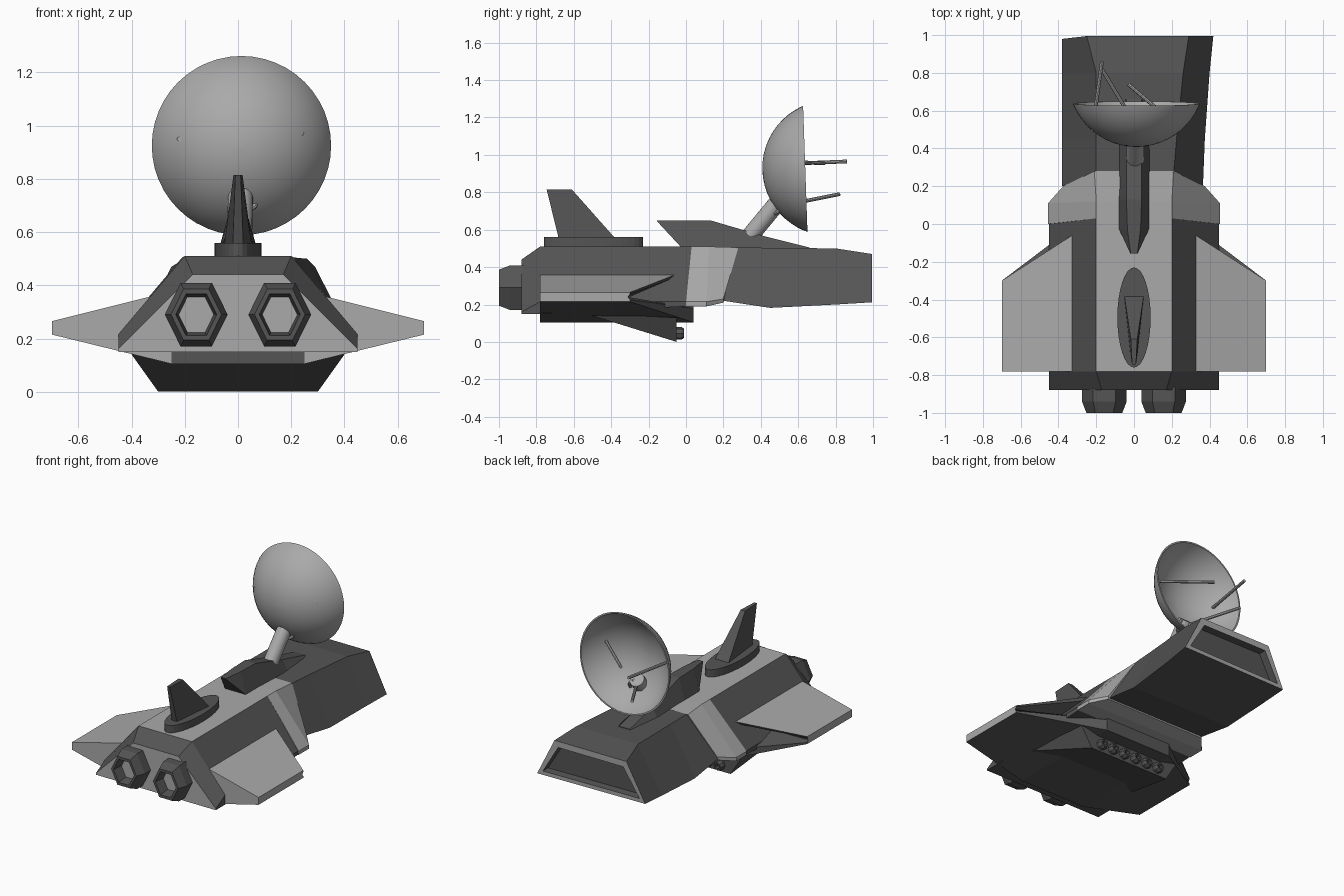
import bpy, bmesh
from math import sin, cos, pi, radians, sqrt
from mathutils import Vector, Matrix

if "Cube" in bpy.data.objects:
    bpy.data.objects.remove(bpy.data.objects["Cube"])

dark = bpy.data.materials.new("dark_grey")
dark.diffuse_color = (0.09, 0.09, 0.09, 1)
dark.use_nodes = True
dark.node_tree.nodes["Principled BSDF"].inputs["Base Color"].default_value = dark.diffuse_color
light = bpy.data.materials.new("light_grey")
light.diffuse_color = (0.4, 0.4, 0.4, 1)
light.use_nodes = True
light.node_tree.nodes["Principled BSDF"].inputs["Base Color"].default_value = light.diffuse_color


def loft(name, rings, mats=(light,), edit=None):
    """Skin a list of equal-length point rings and cap both ends."""
    bm = bmesh.new()
    vs = [[bm.verts.new(p) for p in r] for r in rings]
    n = len(rings[0])
    for a, b in zip(vs, vs[1:]):
        for i in range(n):
            j = (i + 1) % n
            bm.faces.new((a[i], a[j], b[j], b[i]))
    bm.faces.new(vs[0])
    bm.faces.new(vs[-1])
    bmesh.ops.recalc_face_normals(bm, faces=bm.faces)
    bm.normal_update()
    if edit:
        edit(bm)
    me = bpy.data.meshes.new(name)
    bm.to_mesh(me)
    bm.free()
    ob = bpy.data.objects.new(name, me)
    bpy.context.collection.objects.link(ob)
    for m in mats:
        me.materials.append(m)
    return ob


def sym(half):
    """Complete a right-hand half ring with its mirror image."""
    return [tuple(p) for p in half] + [(-x, y, z) for x, y, z in reversed(half)]


def ring_y(cx, y, cz, r, n, sz=1.0):
    return [(cx + r * cos(2 * pi * i / n), y, cz + sz * r * sin(2 * pi * i / n)) for i in range(n)]


def rod(name, a, b, r, n=8):
    a, b = Vector(a), Vector(b)
    q = (b - a).to_track_quat('Z', 'Y')
    circ = [q @ Vector((r * cos(2 * pi * i / n), r * sin(2 * pi * i / n), 0)) for i in range(n)]
    return loft(name, [[a + c for c in circ], [b + c for c in circ]])


def smooth(ob):
    bpy.ops.object.select_all(action='DESELECT')
    ob.select_set(True)
    bpy.context.view_layer.objects.active = ob
    bpy.ops.object.shade_smooth_by_angle(angle=radians(35))


# Main hull with dark slopes and light flats
def paint_slopes(bm):
    for f in bm.faces:
        f.material_index = 1 if abs(f.normal.x) > 0.3 or 0.3 < f.normal.z < 0.95 or f.normal.z < -0.3 else 0

loft("hull", [
    sym([(0.17, -0.88, 0.44), (0.45, -0.88, 0.16), (0.45, -0.88, 0.15)]),
    sym([(0.2, -0.78, 0.51), (0.45, -0.78, 0.215), (0.45, -0.78, 0.15)]),
    sym([(0.2, 0.03, 0.51), (0.45, 0.0, 0.215), (0.45, 0.0, 0.19)]),
], (light, dark), paint_slopes)

# Light neck collar
loft("collar", [
    sym([(0.2, 0.03, 0.51), (0.455, 0.0, 0.215), (0.455, 0.0, 0.19)]),
    sym([(0.2, 0.12, 0.51), (0.455, 0.11, 0.215), (0.455, 0.11, 0.19)]),
    sym([(0.21, 0.28, 0.505), (0.375, 0.2, 0.23), (0.375, 0.2, 0.21)]),
])


# Head section, slightly wider on the right, with recessed window
def window(bm):
    face = max(bm.faces, key=lambda f: f.calc_center_median().y)
    for f in bm.faces:
        f.material_index = 1
    face.material_index = 0
    bmesh.ops.inset_region(bm, faces=[face], thickness=0.05)
    r = bmesh.ops.inset_region(bm, faces=[face], thickness=0.005, depth=-0.05)
    face.material_index = 1
    for f in r["faces"]:
        f.material_index = 1

loft("head", [
    [(-0.2, 0.27, 0.505), (0.21, 0.27, 0.505), (0.365, 0.2, 0.22), (-0.38, 0.2, 0.22)],
    [(-0.2, 0.45, 0.503), (0.225, 0.45, 0.503), (0.375, 0.45, 0.182), (-0.38, 0.45, 0.182)],
    [(-0.2, 0.8, 0.5), (0.26, 0.8, 0.5), (0.4, 0.8, 0.2), (-0.38, 0.8, 0.2)],
    [(-0.25, 0.995, 0.47), (0.29, 0.995, 0.47), (0.42, 0.995, 0.212), (-0.38, 0.98, 0.212)],
], (light, dark), window)

# Wings: lofted root to tip, leading edge notched open towards the root
root = [(-0.78, 0.105), (0.04, 0.105), (0.04, 0.18), (-0.3, 0.235), (-0.03, 0.355), (-0.01, 0.378), (-0.78, 0.378)]
tip = [(-0.78, 0.215), (-0.3, 0.215), (-0.3, 0.225), (-0.31, 0.24), (-0.3, 0.255), (-0.3, 0.265), (-0.78, 0.265)]

def paint_under(bm):
    for f in bm.faces:
        f.material_index = int(f.normal.z < -0.3 or f.calc_center_median().y > -0.25)

for s, side in ((1, "right"), (-1, "left")):
    loft("wing_" + side, [[(s * x, y, z) for y, z in prof] for x, prof in ((0.25, root), (0.7, tip))],
         (light, dark), paint_under)

# Belly plate between the wing roots and the gun wedge below it
loft("belly_plate", [sym([(0.25, y, 0.2), (0.25, y, 0.105)]) for y in (-0.78, 0.04)], (dark,))
loft("gun_wedge", [
    sym([(0.4, -0.5, 0.15), (0.4, -0.5, 0.14)]),
    sym([(0.38, -0.05, 0.13), (0.3, -0.05, 0.0)]),
], (dark,))
for i in range(6):
    x = -0.225 + 0.09 * i
    loft("gun_%d" % (i + 1), [ring_y(x, y, 0.046, r, 8) for y, r in
         ((-0.08, 0.034), (-0.025, 0.034), (-0.012, 0.026), (-0.012, 0.016), (-0.035, 0.014))], (dark,))


# Hexagonal engine nozzles
def paint_core(bm):
    for f in bm.faces:
        f.material_index = int(not (len(f.verts) == 6 and f.calc_center_median().y < -0.9))

for s, side in ((1, "right"), (-1, "left")):
    loft("engine_" + side, [ring_y(s * 0.157, y, 0.29, r, 6, 1.17) for y, r in
         ((-0.86, 0.118), (-0.94, 0.118), (-1.0, 0.095), (-1.0, 0.077), (-0.93, 0.066))], (light, dark), paint_core)

# Tail fin on an oval base
loft("fin_base", [[(0.088 * cos(2 * pi * i / 32), -0.495 + 0.265 * sin(2 * pi * i / 32), z)
                   for i in range(32)] for z in (0.5, 0.56)], (dark,))
loft("fin", [
    sym([(0.052, -0.375, 0.55), (0.02, -0.68, 0.55)]),
    sym([(0.017, -0.61, 0.815), (0.01, -0.745, 0.815)]),
], (dark,))

# Dorsal spine carrying the dish
loft("spine", [sym([(wt, y, zt), (wb, y, zb)]) for y, zb, zt, wb, wt in (
    (-0.155, 0.645, 0.65, 0.02, 0.018), (-0.025, 0.505, 0.65, 0.08, 0.035), (0.13, 0.49, 0.65, 0.085, 0.04),
    (0.42, 0.49, 0.565, 0.085, 0.04), (0.66, 0.49, 0.505, 0.06, 0.04))], (dark,))

# Dish: spherical cap with thin wall, tilted slightly upward
R, rim, N = 0.362, 0.337, 48
depth = 0.225

def cap(scale):
    pts = []
    for k in range(13):
        r = max(0.002, rim * sin(k / 12 * pi / 2)) * scale
        pts.append((r, R * scale - depth * scale - sqrt((R * scale) ** 2 - r * r)))
    return pts

outer, inner = cap(1.0), cap(0.97)
dish = loft("dish", [ring_y(0, d, 0, r, N) for r, d in outer + inner[::-1]])
dish.data.transform(Matrix.Translation((0.013, 0.633, 0.925)) @ Matrix.Rotation(radians(2), 4, 'X'))
smooth(dish)

# Dish arm, antenna rods and small ring
smooth(rod("dish_arm", (0.005, 0.32, 0.54), (0.01, 0.51, 0.77), 0.047, 24))
rod("antenna_a", (-0.22, 0.49, 0.95), (-0.17, 0.86, 0.965), 0.01)
rod("antenna_b", (0.04, 0.47, 0.72), (-0.17, 0.82, 0.79), 0.01)
rod("antenna_c", (0.25, 0.5, 0.965), (-0.03, 0.74, 0.955), 0.01)
bpy.ops.mesh.primitive_torus_add(major_radius=0.042, minor_radius=0.01, major_segments=20, minor_segments=8,
                                 location=(0.03, 0.49, 0.725), rotation=(radians(65), 0, radians(30)))
bpy.context.object.name = "antenna_ring"
bpy.context.object.data.materials.append(light)
